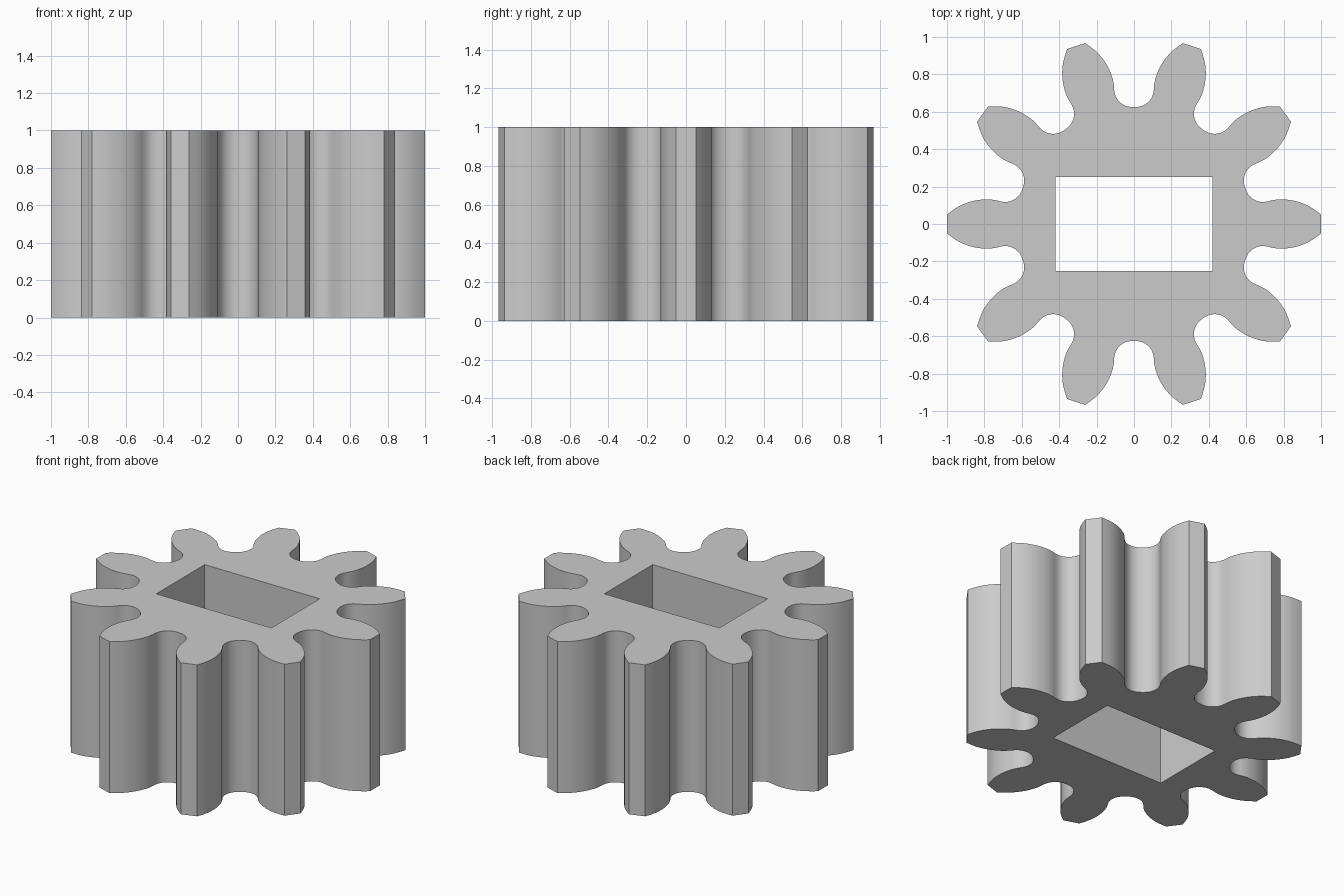
import bpy
import bmesh
import math
from mathutils import Vector, Matrix

cube = bpy.data.objects.get("Cube")
if cube:
    bpy.data.objects.remove(cube)

TEETH = 10
HEIGHT = 1.0
HOLE_X, HOLE_Y = 0.42, 0.252

# Half of one gap between teeth: (sideways, outward), from root to tooth tip
HALF_GAP = [(0, 0.625), (0.035, 0.629), (0.068, 0.645), (0.094, 0.675),
            (0.105, 0.71), (0.108, 0.745), (0.118, 0.79), (0.145, 0.85),
            (0.185, 0.905), (0.225, 0.941), (0.261, 0.967)]


def smooth_path(points, steps):
    """Catmull-Rom curve through the points."""
    pts = [Vector(p) for p in points]
    pts = [2 * pts[0] - pts[1]] + pts + [2 * pts[-1] - pts[-2]]
    path = []
    for a, b, c, d in zip(pts, pts[1:], pts[2:], pts[3:]):
        for i in range(steps):
            t = i / steps
            path.append(0.5 * (2 * b + (c - a) * t + (2 * a - 5 * b + 4 * c - d) * t ** 2
                               + (3 * b - a - 3 * c + d) * t ** 3))
    return path + [pts[-2]]


def add_loop(bm, points):
    verts = [bm.verts.new((p[0], p[1], 0)) for p in points]
    return [bm.edges.new((v, verts[i - 1])) for i, v in enumerate(verts)]


# Gear outline: the mirrored gap repeated around the axis
gap = [(-u, v) for u, v in reversed(HALF_GAP[1:])] + HALF_GAP
gap = smooth_path(gap, 3)
outline = []
for k in range(TEETH):
    turn = Matrix.Rotation(-k * math.tau / TEETH, 2)
    outline += [turn @ p for p in gap]

# Flat plate with the rectangular shaft hole, raised to full height
bm = bmesh.new()
edges = add_loop(bm, outline)
edges += add_loop(bm, [(-HOLE_X, -HOLE_Y), (HOLE_X, -HOLE_Y), (HOLE_X, HOLE_Y), (-HOLE_X, HOLE_Y)])
bmesh.ops.triangle_fill(bm, use_beauty=True, edges=edges, normal=(0, 0, 1))
raised = bmesh.ops.extrude_face_region(bm, geom=bm.faces[:], use_keep_orig=True)
top = [g for g in raised["geom"] if isinstance(g, bmesh.types.BMVert)]
bmesh.ops.translate(bm, verts=top, vec=(0, 0, HEIGHT))
bmesh.ops.recalc_face_normals(bm, faces=bm.faces[:])

mesh = bpy.data.meshes.new("pinion_gear")
bm.to_mesh(mesh)
bm.free()
gear = bpy.data.objects.new("pinion_gear", mesh)
bpy.context.collection.objects.link(gear)

# Plain grey
grey = bpy.data.materials.new("light_grey")
grey.use_nodes = True
colour = (0.6, 0.6, 0.6, 1)
grey.diffuse_color = colour
grey.node_tree.nodes["Principled BSDF"].inputs["Base Color"].default_value = colour
mesh.materials.append(grey)

# Smooth flanks, sharp tips and rims
bpy.ops.object.select_all(action="DESELECT")
gear.select_set(True)
bpy.context.view_layer.objects.active = gear
bpy.ops.object.shade_smooth_by_angle(angle=math.radians(30))
